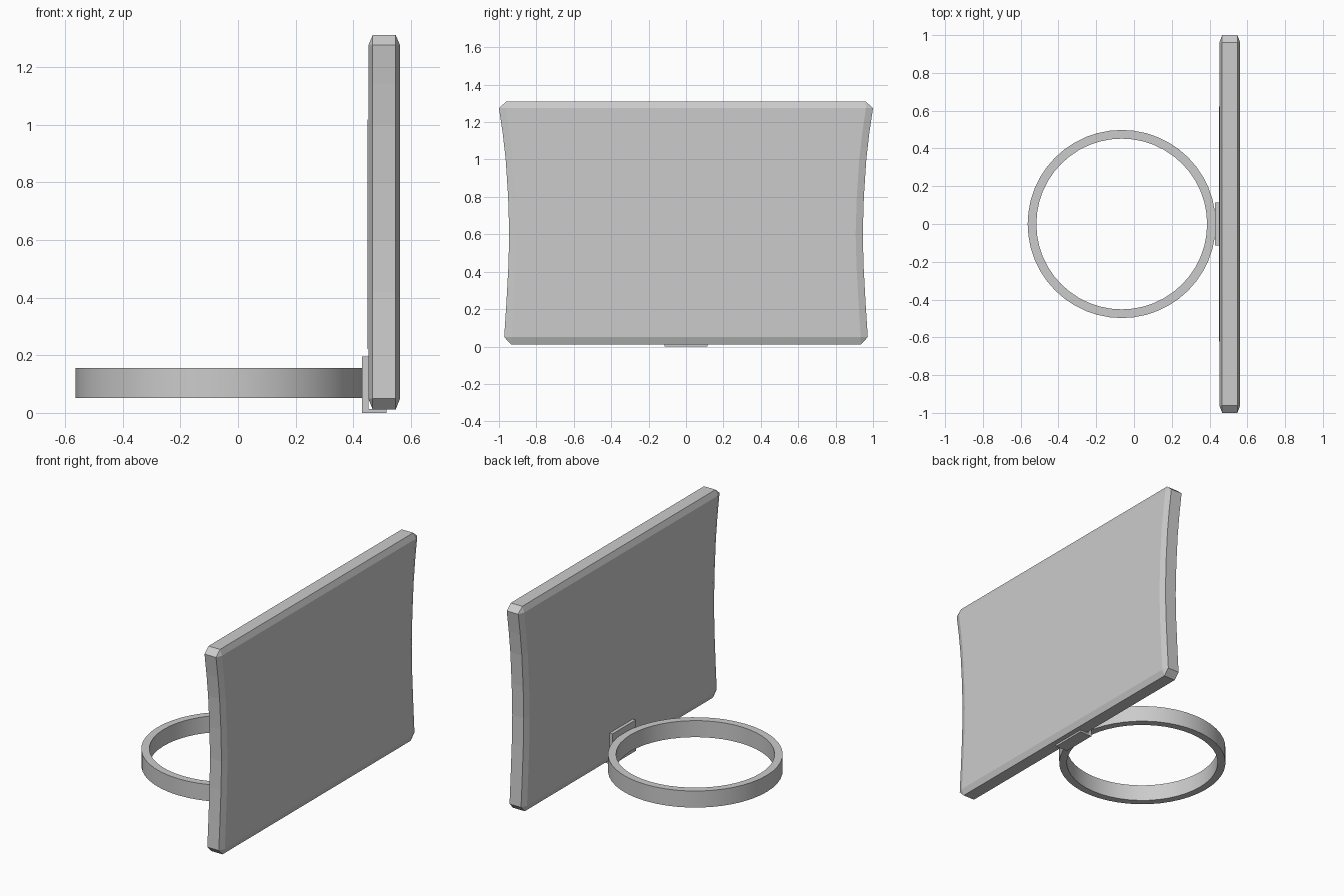
import bpy, bmesh, math

if "Cube" in bpy.data.objects:
    bpy.data.objects.remove(bpy.data.objects["Cube"])


def finish(bm, name, smooth=False):
    bmesh.ops.remove_doubles(bm, verts=bm.verts, dist=1e-5)
    bmesh.ops.recalc_face_normals(bm, faces=bm.faces)
    me = bpy.data.meshes.new(name)
    bm.to_mesh(me)
    bm.free()
    ob = bpy.data.objects.new(name, me)
    bpy.context.collection.objects.link(ob)
    if smooth:
        bpy.context.view_layer.objects.active = ob
        ob.select_set(True)
        bpy.ops.object.shade_smooth_by_angle(angle=math.radians(30))
        ob.select_set(False)
    return ob


def loft(bm, rings, caps=True, closed=False):
    """Bridge equal-length rings of 3D points with quads."""
    vs = [[bm.verts.new(p) for p in r] for r in rings]
    n = len(vs[0])
    pairs = list(zip(vs, vs[1:])) + ([(vs[-1], vs[0])] if closed else [])
    for a, b in pairs:
        for i in range(n):
            j = (i + 1) % n
            bm.faces.new((a[i], a[j], b[j], b[i]))
    if caps and not closed:
        bm.faces.new(vs[0])
        bm.faces.new(vs[-1])


def mirrored(half):
    """Close a +y half outline by mirroring it across y = 0."""
    return half + [(-y, z) for y, z in reversed(half)]


# panel: waisted slab with chamfered rim and corners
side = [(0.972, 0.05), (0.961, 0.22), (0.95, 0.42), (0.945, 0.6),
        (0.951, 0.8), (0.964, 1.0), (0.98, 1.14), (1.0, 1.275)]
rim = mirrored([(0.935, 0.012)] + side + [(0.96, 1.31)])
inner = [(y - 0.038, z) for y, z in side]
face = mirrored([inner[0]] + inner + [inner[-1]])
bm = bmesh.new()
loft(bm, [[(x, y, z) for y, z in o] for x, o in
          ((0.452, face), (0.467, rim), (0.547, rim), (0.562, face))], caps=False)
bmesh.ops.remove_doubles(bm, verts=bm.verts, dist=1e-5)
bmesh.ops.holes_fill(bm, edges=[e for e in bm.edges if e.is_boundary], sides=0)
finish(bm, "panel")


# back_pad: very shallow raised pad with dipped top and bottom edges
def pad(x, hw, z0, z1, n=8):
    ts = [-1 + 2 * i / n for i in range(n + 1)]
    low = [(x, hw * t, z0 + 0.03 * (t * t - 1)) for t in ts]
    top = [(x, hw * t, z1 + 0.03 * (t * t - 1)) for t in reversed(ts)]
    return low + top


bm = bmesh.new()
loft(bm, [pad(0.4515, 0.63, 0.17, 1.10), pad(0.449, 0.50, 0.30, 0.97)])
finish(bm, "back_pad")

# bracket: L-shaped clip under and behind the panel
prof = [(0.43, 0.0), (0.515, 0.0), (0.515, 0.013), (0.453, 0.013),
        (0.453, 0.195), (0.43, 0.195)]
bm = bmesh.new()
loft(bm, [[(x, y, z) for x, z in prof] for y in (-0.115, 0.115)])
finish(bm, "bracket")

# ring: flat-walled band
N = 48
bm = bmesh.new()
section = ((0.452, 0.052), (0.498, 0.052), (0.498, 0.156), (0.452, 0.156))
loft(bm, [[(-0.065 + r * math.cos(a), r * math.sin(a), z) for r, z in section]
          for a in (2 * math.pi * i / N for i in range(N))], closed=True)
finish(bm, "ring", smooth=True)
